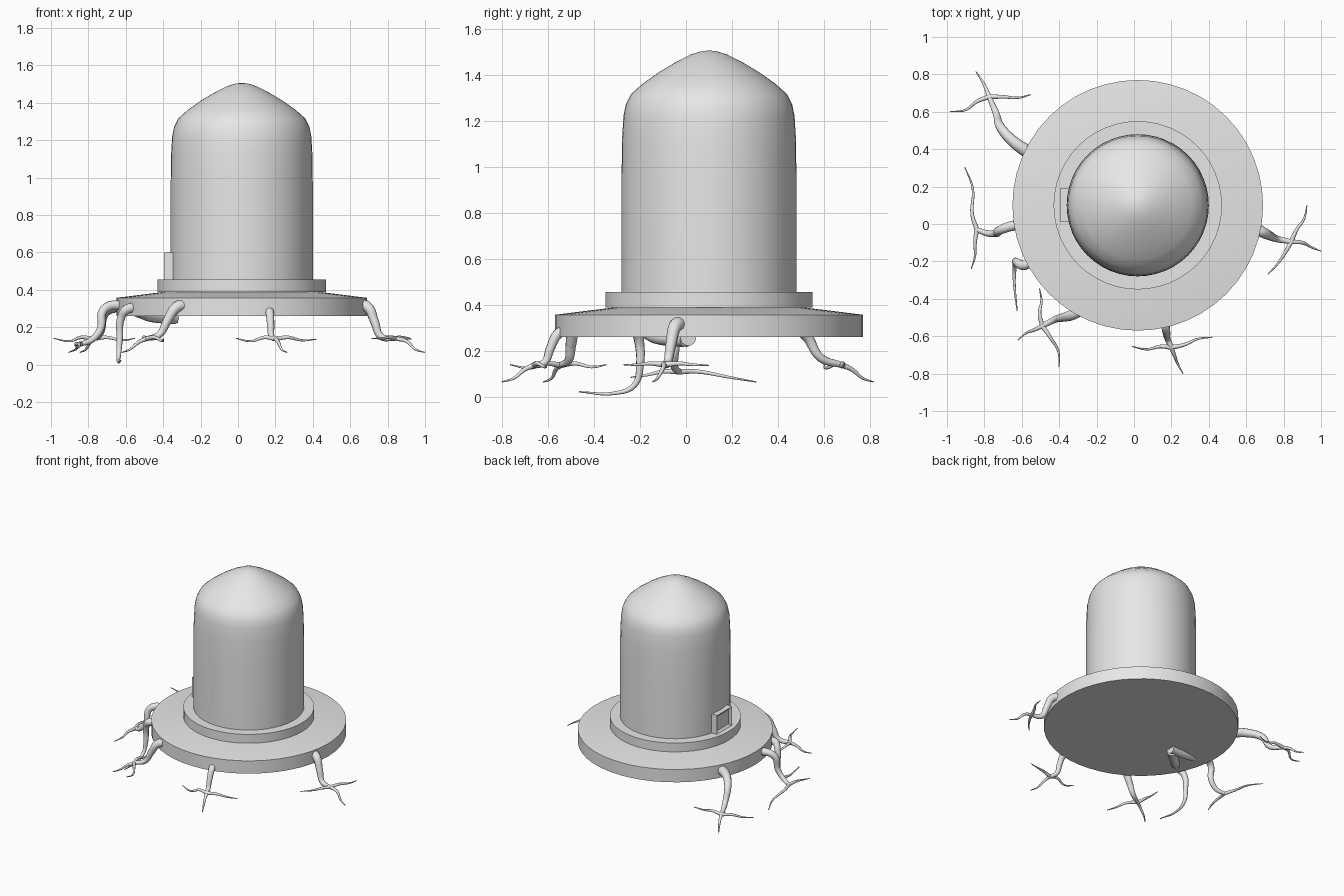
import bpy, bmesh, math

CX, CY = 0.02, 0.10   # axis of the round body

grey = bpy.data.materials.new("plain grey")
grey.diffuse_color = (0.8, 0.8, 0.8, 1)


def finish(obj, angle=35):
    obj.data.materials.clear()
    obj.data.materials.append(grey)
    bpy.ops.object.select_all(action='DESELECT')
    obj.select_set(True)
    bpy.context.view_layer.objects.active = obj
    bpy.ops.object.shade_smooth_by_angle(angle=math.radians(angle))


def add_mesh(name, bm):
    me = bpy.data.meshes.new(name)
    bmesh.ops.recalc_face_normals(bm, faces=bm.faces)
    bm.to_mesh(me)
    bm.free()
    obj = bpy.data.objects.new(name, me)
    bpy.context.collection.objects.link(obj)
    return obj


def lathe(name, profile, sides, angle=30):
    """Solid of revolution from (radius, z) pairs around the body axis."""
    bm = bmesh.new()
    rings = []
    for r, z in profile:
        if r == 0:
            rings.append([bm.verts.new((CX, CY, z))])
        else:
            rings.append([bm.verts.new((CX + r * math.cos(2 * math.pi * i / sides),
                                        CY + r * math.sin(2 * math.pi * i / sides), z))
                          for i in range(sides)])
    for a, b in zip(rings, rings[1:]):
        for i in range(sides):
            j = (i + 1) % sides
            if len(b) == 1:
                bm.faces.new((a[i], a[j], b[0]))
            else:
                bm.faces.new((a[i], a[j], b[j], b[i]))
    for ring in (rings[0], rings[-1]):
        if len(ring) > 1:
            bm.faces.new(ring)
    finish(add_mesh(name, bm), angle)


def root(name, branches):
    """Tapered tubes; each branch is (points, start radius, end radius)."""
    cu = bpy.data.curves.new(name, 'CURVE')
    cu.dimensions = '3D'
    cu.bevel_depth = 1.0
    cu.bevel_resolution = 3
    cu.resolution_u = 6
    cu.use_fill_caps = True
    for pts, r0, r1 in branches:
        sp = cu.splines.new('BEZIER')
        sp.bezier_points.add(len(pts) - 1)
        for i, (bp, p) in enumerate(zip(sp.bezier_points, pts)):
            bp.co = p
            bp.radius = r0 + (r1 - r0) * i / (len(pts) - 1)
            bp.handle_left_type = bp.handle_right_type = 'AUTO'
    obj = bpy.data.objects.new(name, cu)
    bpy.context.collection.objects.link(obj)
    bpy.ops.object.select_all(action='DESELECT')
    obj.select_set(True)
    bpy.context.view_layer.objects.active = obj
    bpy.ops.object.convert(target='MESH')
    finish(bpy.context.view_layer.objects.active, 60)


def forked_root(name, trunk, twigs, r0=0.034):
    hub = trunk[-1]
    root(name, [(trunk, r0, 0.013)] + [([hub] + t, 0.013, 0.0025) for t in twigs])


# Round base, collar and dome
lathe("base_disc", [(0.67, 0.26), (0.67, 0.357), (0.42, 0.388)], 48, 8)
lathe("collar_ring", [(0.45, 0.388), (0.45, 0.455)], 48)
lathe("dome", [(0.38, 0.45), (0.38, 0.95), (0.378, 1.12), (0.372, 1.22), (0.362, 1.27),
               (0.34, 1.315), (0.29, 1.36), (0.22, 1.41), (0.15, 1.452),
               (0.08, 1.488), (0.035, 1.502), (0, 1.506)], 48, 40)

# Framed wall panel on the left side
bm = bmesh.new()
bmesh.ops.create_cube(bm, size=1)
for v in bm.verts:
    v.co = (-0.365 + v.co.x * 0.06, 0.10 + v.co.y * 0.18, 0.525 + v.co.z * 0.15)
bm.normal_update()
front = [f for f in bm.faces if f.normal.x < -0.9]
bmesh.ops.inset_region(bm, faces=front, thickness=0.03)
bmesh.ops.translate(bm, verts=front[0].verts, vec=(0.018, 0, 0))
finish(add_mesh("wall_panel", bm))

# Forked roots around the rim
forked_root("right_root",
            [(0.64, -0.02, 0.315), (0.69, -0.045, 0.31), (0.73, -0.065, 0.23),
             (0.765, -0.08, 0.15), (0.84, -0.095, 0.14)],
            [[(0.87, -0.03, 0.145), (0.91, 0.03, 0.14), (0.925, 0.10, 0.137)],
             [(0.90, -0.10, 0.125), (0.95, -0.125, 0.08), (1.0, -0.145, 0.065)],
             [(0.81, -0.15, 0.145), (0.77, -0.21, 0.14), (0.715, -0.27, 0.14)]])
forked_root("front_root",
            [(0.165, -0.52, 0.29), (0.17, -0.555, 0.275), (0.175, -0.59, 0.21),
             (0.18, -0.615, 0.15), (0.20, -0.66, 0.138)],
            [[(0.27, -0.645, 0.145), (0.34, -0.615, 0.13), (0.42, -0.605, 0.135)],
             [(0.215, -0.70, 0.12), (0.235, -0.75, 0.08), (0.262, -0.80, 0.065)],
             [(0.14, -0.655, 0.145), (0.07, -0.67, 0.125), (-0.01, -0.655, 0.14)]], 0.026)
forked_root("front_left_root",
            [(-0.28, -0.455, 0.32), (-0.33, -0.485, 0.305), (-0.38, -0.50, 0.23),
             (-0.42, -0.51, 0.16), (-0.49, -0.545, 0.138)],
            [[(-0.505, -0.48, 0.145), (-0.495, -0.41, 0.13), (-0.505, -0.345, 0.14)],
             [(-0.53, -0.565, 0.12), (-0.58, -0.585, 0.08), (-0.62, -0.62, 0.065)],
             [(-0.445, -0.61, 0.145), (-0.405, -0.68, 0.125), (-0.40, -0.765, 0.14)]])
forked_root("back_left_root",
            [(-0.56, 0.38, 0.31), (-0.65, 0.445, 0.31), (-0.715, 0.52, 0.27),
             (-0.735, 0.585, 0.17), (-0.775, 0.68, 0.138)],
            [[(-0.70, 0.68, 0.145), (-0.62, 0.675, 0.13), (-0.55, 0.692, 0.14)],
             [(-0.79, 0.72, 0.12), (-0.815, 0.77, 0.08), (-0.845, 0.815, 0.065)],
             [(-0.84, 0.655, 0.145), (-0.90, 0.61, 0.125), (-0.985, 0.60, 0.14)]], 0.036)
forked_root("left_root",
            [(-0.32, 0.01, 0.255), (-0.50, 0.0, 0.27), (-0.65, -0.01, 0.318),
             (-0.72, -0.035, 0.29), (-0.735, -0.05, 0.19), (-0.785, -0.05, 0.13),
             (-0.84, -0.03, 0.11)],
            [[(-0.865, 0.05, 0.11), (-0.862, 0.19, 0.085), (-0.905, 0.305, 0.065)],
             [(-0.85, -0.10, 0.11), (-0.85, -0.17, 0.095), (-0.87, -0.24, 0.085)]])

# Single drooping root
root("drooping_root",
     [([(-0.34, 0.0, 0.25), (-0.48, -0.13, 0.262), (-0.585, -0.22, 0.30),
        (-0.625, -0.205, 0.25), (-0.632, -0.20, 0.14), (-0.638, -0.225, 0.05),
        (-0.64, -0.31, 0.016), (-0.625, -0.465, 0.022)], 0.036, 0.003)])
